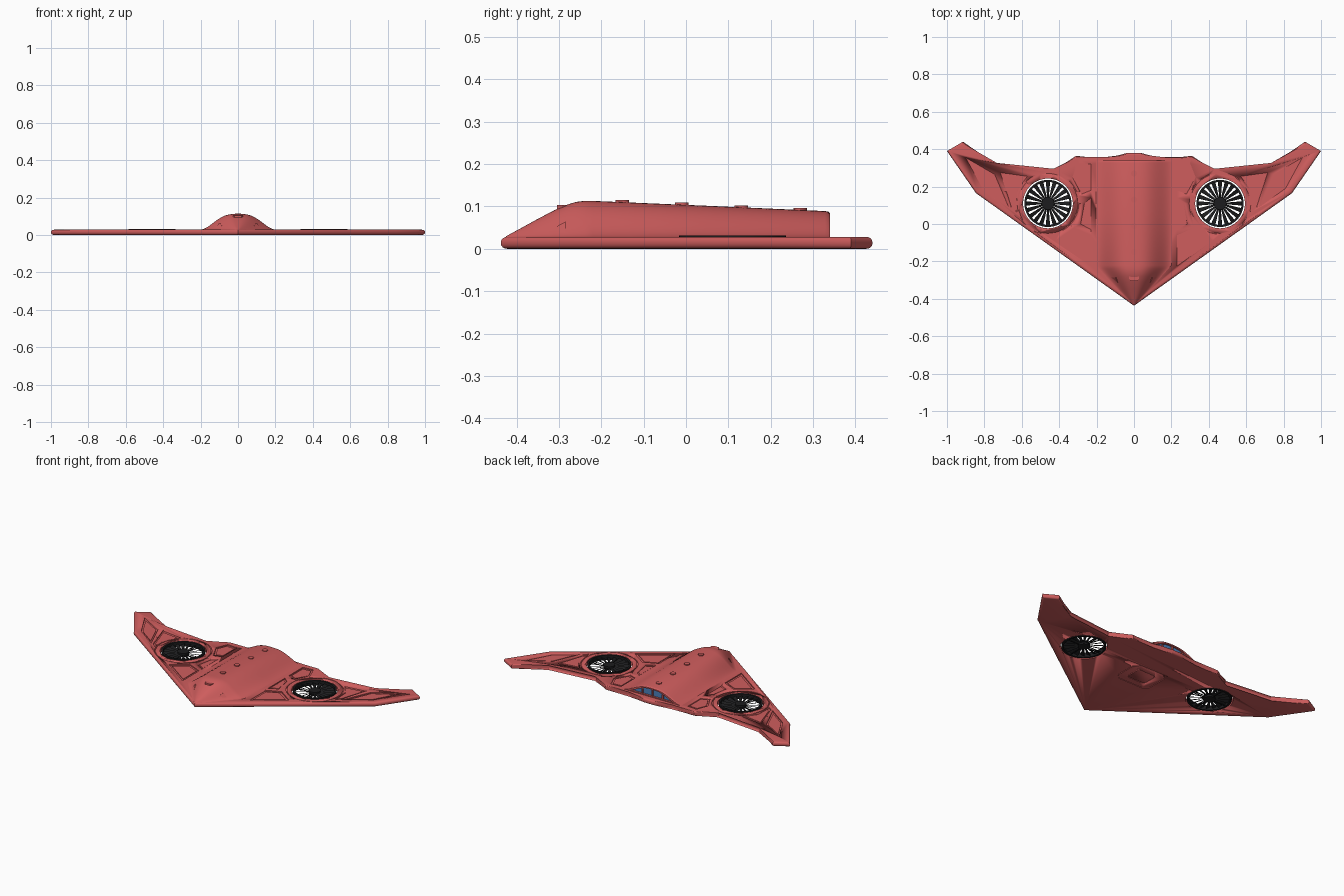
import bpy, bmesh, math
from mathutils import Matrix, Vector

if "Cube" in bpy.data.objects:
    bpy.data.objects.remove(bpy.data.objects["Cube"])


def mat(name, col):
    m = bpy.data.materials.new(name)
    m.diffuse_color = (*col, 1)
    m.use_nodes = True
    m.node_tree.nodes["Principled BSDF"].inputs["Base Color"].default_value = m.diffuse_color
    return m


RED = mat("red_shell", (0.62, 0.11, 0.11))
BLACK = mat("black_fan", (0.012, 0.012, 0.013))
BLUE = mat("blue_glass", (0.07, 0.22, 0.5))
TOP = 0.028


def make(name, bm, m, angle=30):
    bmesh.ops.recalc_face_normals(bm, faces=bm.faces)
    me = bpy.data.meshes.new(name)
    bm.to_mesh(me)
    bm.free()
    ob = bpy.data.objects.new(name, me)
    bpy.context.collection.objects.link(ob)
    me.materials.append(m)
    bpy.ops.object.select_all(action='DESELECT')
    bpy.context.view_layer.objects.active = ob
    ob.select_set(True)
    bpy.ops.object.shade_smooth_by_angle(angle=math.radians(angle))
    return ob


def prism(bm, pts, z0, z1, mx=None):
    mx = mx or Matrix()
    lo = [bm.verts.new(mx @ Vector((x, y, z0))) for x, y in pts]
    hi = [bm.verts.new(mx @ Vector((x, y, z1))) for x, y in pts]
    bm.faces.new(lo[::-1])
    bm.faces.new(hi)
    n = len(pts)
    for i in range(n):
        j = (i + 1) % n
        bm.faces.new((lo[i], lo[j], hi[j], hi[i]))


def frame(bm, outer, inner, z0, z1):
    loops = [[bm.verts.new((x, y, z)) for x, y in p]
             for p, z in ((outer, z0), (outer, z1), (inner, z1), (inner, z0))]
    n = len(outer)
    for k in range(4):
        a, b = loops[k], loops[(k + 1) % 4]
        for i in range(n):
            j = (i + 1) % n
            bm.faces.new((a[i], a[j], b[j], b[i]))


def circle(cx, cy, r, n=48):
    return [(cx + r * math.cos(2 * math.pi * i / n), cy + r * math.sin(2 * math.pi * i / n))
            for i in range(n)]


def mirror(pts, s):
    return [(s * x, y) for x, y in pts]


# Flying-wing plate with rounded edge
half = [(0.845, 0.165), (1.0, 0.39), (0.914, 0.44), (0.738, 0.315), (0.428, 0.283),
        (0.31, 0.365), (0.155, 0.345), (0.037, 0.38)]
bm = bmesh.new()
prism(bm, [(0, -0.437)] + half + mirror(half, -1)[::-1], 0, TOP)
rim = [e for e in bm.edges if abs(e.verts[0].co.z - e.verts[1].co.z) < 1e-6]
bmesh.ops.bevel(bm, geom=rim, offset=0.012, segments=4, profile=0.5, affect='EDGES')
wing = make("wing_plate", bm, RED)

# Cutters: fan holes, sunken panels, fan grooves, belly hatch groove
FAN = (0.46, 0.11)
panels = [
    [(0.67, 0.09), (0.81, 0.19), (0.90, 0.355), (0.745, 0.265)],
    [(0.63, 0.065), (0.655, 0.09), (0.715, 0.275), (0.57, 0.255), (0.625, 0.18)],
    [(0.23, -0.225), (0.42, -0.09), (0.32, -0.02), (0.23, -0.06)],
    [(0.23, -0.03), (0.285, 0.0), (0.265, 0.11), (0.23, 0.14)],
    [(0.23, 0.18), (0.28, 0.16), (0.33, 0.25), (0.30, 0.325), (0.23, 0.32)],
]
bm = bmesh.new()
for s in (1, -1):
    prism(bm, circle(s * FAN[0], FAN[1], 0.133), -0.1, 0.1)
    frame(bm, circle(s * FAN[0], FAN[1], 0.165), circle(s * FAN[0], FAN[1], 0.160), TOP - 0.004, 0.1)
    for p in panels:
        prism(bm, mirror(p, s), TOP - 0.007, 0.1)


def hatch(a, b, c):
    q = [(a, -b + c), (a, b - c), (a - c, b), (c - a, b), (-a, b - c), (-a, c - b), (c - a, -b), (a - c, -b)]
    return [(x, y + 0.064) for x, y in q]


frame(bm, hatch(0.116, 0.095, 0.03), hatch(0.112, 0.091, 0.029), -0.1, 0.004)
frame(bm, hatch(0.066, 0.052, 0.012), hatch(0.062, 0.048, 0.011), -0.1, 0.004)
cutter = make("wing_cutter", bm, RED)
cutter.hide_render = True
mod = wing.modifiers.new("cut", 'BOOLEAN')
mod.operation = 'DIFFERENCE'
mod.solver = 'EXACT'
mod.object = cutter
bpy.context.view_layer.objects.active = wing
bpy.ops.object.modifier_apply(modifier=mod.name)
bpy.data.objects.remove(cutter)

# Sunken panel cover plates, leaving a groove around each
bm = bmesh.new()
for s in (1, -1):
    for p in panels:
        cx = sum(q[0] for q in p) / len(p)
        cy = sum(q[1] for q in p) / len(p)
        prism(bm, mirror([(cx + (x - cx) * 0.8, cy + (y - cy) * 0.8) for x, y in p], s), TOP - 0.008, TOP - 0.003)
make("wing_panels", bm, RED)

# Lift fans: rim, blades and hub
for s, side in ((1, "right"), (-1, "left")):
    c = (s * FAN[0], FAN[1])
    bm = bmesh.new()
    frame(bm, circle(*c, 0.126), circle(*c, 0.115), 0.001, TOP + 0.003)
    prism(bm, circle(*c, 0.034, 24), 0.003, 0.026)
    for i in range(20):
        mx = (Matrix.Translation((c[0], c[1], 0.014)) @ Matrix.Rotation(i * math.pi / 10, 4, 'Z')
              @ Matrix.Rotation(math.radians(25 * s), 4, 'X'))
        prism(bm, [(0.03, -0.004), (0.118, -0.012), (0.118, 0.012), (0.03, 0.004)], -0.0015, 0.0015, mx)
    for a in (0, math.pi / 2):
        mx = Matrix.Translation((*c, 0)) @ Matrix.Rotation(a, 4, 'Z')
        prism(bm, [(-0.118, -0.003), (0.118, -0.003), (0.118, 0.003), (-0.118, 0.003)], 0.003, 0.006, mx)
    make(side + "_lift_fan", bm, BLACK)

# Bell-section fuselage lofted from nose to tail
BASE, N = TOP - 0.0005, 40


def section(y, w, h):
    out = []
    for i in range(N + 1):
        t = -1 + 2 * i / N
        out.append(Vector((w * t, y, BASE + h * 0.5 * (1 + math.cos(math.pi * abs(t) ** 1.4)))))
    return out


stations = []
for y, h in ((-0.425, 0.002), (-0.39, 0.021), (-0.35, 0.043), (-0.31, 0.064), (-0.28, 0.077),
             (-0.26, 0.083), (-0.24, 0.0855), (-0.22, 0.0855)):
    stations.append((y, 0.205 * ((y + 0.433) / 0.213) ** 0.9, h))
stations += [(0.05, 0.21, 0.074), (0.328, 0.21, 0.0615), (0.336, 0.209, 0.060), (0.34, 0.206, 0.056)]
rows = [section(*st) for st in stations]
opening = [Vector((p.x * 0.8, 0.34, 0.033 + (p.z - BASE) * 0.78)) for p in rows[-1]]
recess = [Vector((p.x, 0.326, p.z)) for p in opening]
bm = bmesh.new()
rings = [[bm.verts.new(p) for p in r] for r in rows + [opening, recess]]
for a, b in zip(rings, rings[1:]):
    for i in range(N):
        bm.faces.new((a[i], a[i + 1], b[i + 1], b[i]))
for k in (-3, -2):  # sill under the rear opening
    a, b = rings[k], rings[k + 1]
    bm.faces.new((a[N], a[0], b[0], b[N]))
make("fuselage", bm, RED, 40)

# Blue rear glazing with red mullions
bm = bmesh.new()
up = [bm.verts.new((p.x, 0.328, p.z)) for p in recess]
lo = [bm.verts.new((p.x, 0.328, 0.032)) for p in recess]
for i in range(N):
    bm.faces.new((lo[i], lo[i + 1], up[i + 1], up[i]))
make("rear_window", bm, BLUE)
bm = bmesh.new()
for x, z in ((0, 0.076), (0.07, 0.062), (-0.07, 0.062)):
    prism(bm, [(x - 0.004, 0.322), (x + 0.004, 0.322), (x + 0.004, 0.338), (x - 0.004, 0.338)], 0.028, z)
make("window_bars", bm, RED)

# Side intake wedges on the nose
for s, side in ((1, "right"), (-1, "left")):
    bm = bmesh.new()
    v = [bm.verts.new((s * x, y, z)) for x, y, z in
         ((0.07, -0.347, 0.03), (0.128, -0.285, 0.03), (0.10, -0.285, 0.064), (0.05, -0.285, 0.03))]
    for f in ((0, 1, 2), (0, 2, 3), (0, 3, 1), (1, 3, 2)):
        bm.faces.new([v[i] for i in f])
    make(side + "_intake", bm, RED)

# Top sensor hood and spine caps
bm = bmesh.new()
prism(bm, [(-0.028, -0.29), (-0.018, -0.305), (0.018, -0.305), (0.028, -0.29), (0.022, -0.26), (-0.022, -0.26)],
      0.089, 0.103)
make("nose_hood", bm, RED)
bm = bmesh.new()
for y in (-0.15, -0.01, 0.13, 0.27):
    z = 0.1105 - (y + 0.15) * 0.046
    prism(bm, circle(0, y, 0.016, 20), z - 0.01, z + 0.005)
make("spine_caps", bm, RED)
